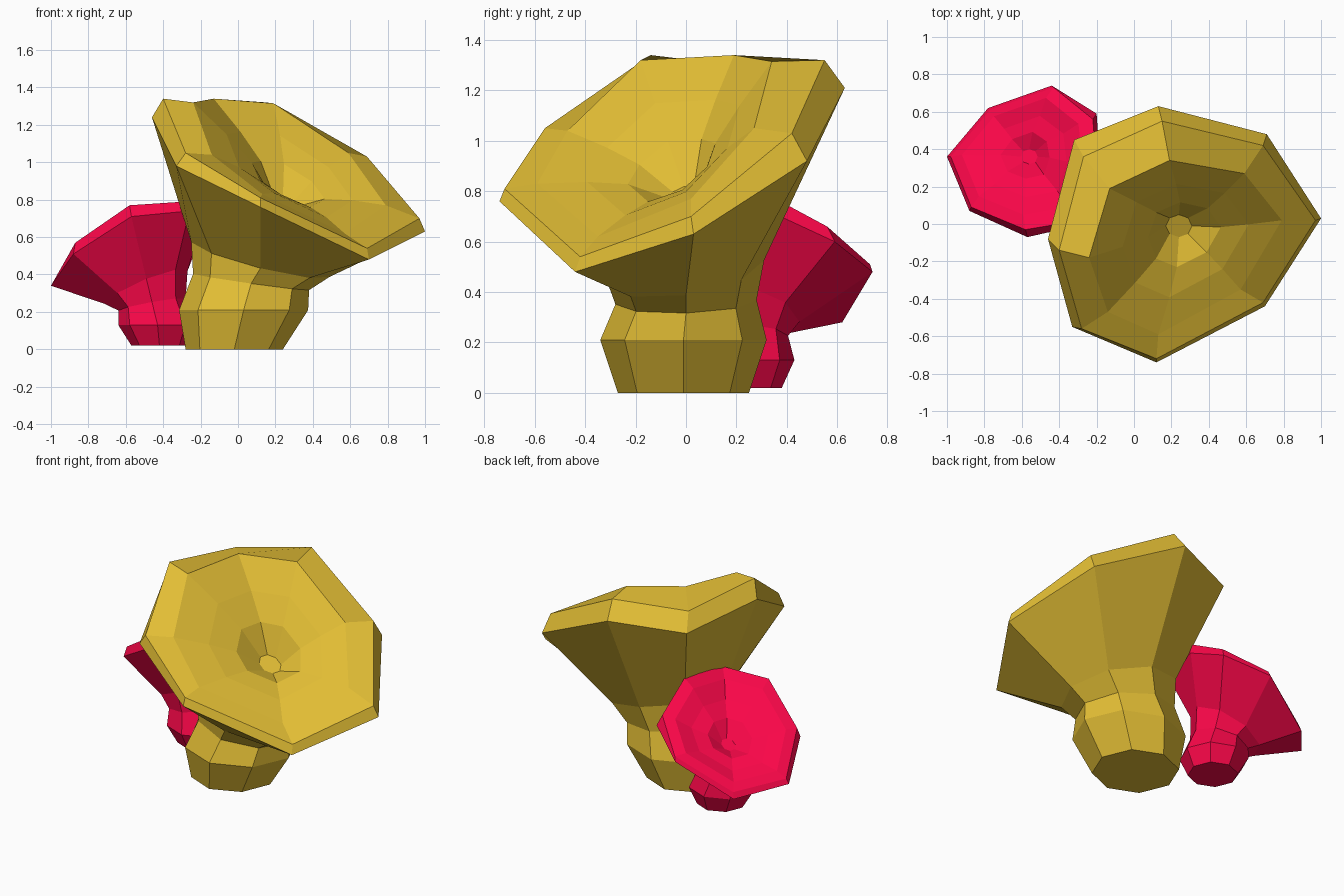
import bpy, bmesh, math
from mathutils import Vector

if "Cube" in bpy.data.objects:
    bpy.data.objects.remove(bpy.data.objects["Cube"])


def ring(cx, cy, cz, rx, ry, sx=0, sy=0):
    """Eight-sided ring, tilted by slopes sx and sy."""
    pts = []
    for k in range(8):
        a = k * math.pi / 4
        dx, dy = rx * math.cos(a), ry * math.sin(a)
        pts.append(Vector((cx + dx, cy + dy, cz + sx * dx + sy * dy)))
    return pts


def blend(a, b, t, lift=(0, 0, 0)):
    """Ring between a and b, pushed by lift to bulge the funnel."""
    return [p.lerp(q, t) + Vector(lift) for p, q in zip(a, b)]


def loft(name, rings, color):
    bm = bmesh.new()
    loops = [[bm.verts.new(p) for p in r] for r in rings]
    for a, b in zip(loops, loops[1:]):
        for i in range(8):
            j = (i + 1) % 8
            bm.faces.new((a[i], a[j], b[j], b[i]))
    bm.faces.new(loops[0][::-1])
    bm.faces.new(loops[-1])
    bmesh.ops.recalc_face_normals(bm, faces=bm.faces)
    me = bpy.data.meshes.new(name)
    bm.to_mesh(me)
    bm.free()
    ob = bpy.data.objects.new(name, me)
    bpy.context.collection.objects.link(ob)
    mat = bpy.data.materials.new(name + "_color")
    mat.diffuse_color = color
    mat.use_nodes = True
    mat.node_tree.nodes["Principled BSDF"].inputs["Base Color"].default_value = mat.diffuse_color
    me.materials.append(mat)


def vecs(pts):
    return [Vector(p) for p in pts]


# Large golden cup: stem rings, rim edge, rim top, inner lip, funnel
edge = vecs([(1, .03, .63), (.71, .48, .92), (.13, .63, 1.21), (-.32, .45, 1.18),
             (-.46, -.08, 1.24), (-.33, -.55, .98), (.12, -.74, .76), (.70, -.44, .48)])
top = vecs([(.97, .02, .70), (.69, .42, 1.03), (.15, .55, 1.32), (-.27, .36, 1.28),
            (-.40, -.14, 1.34), (-.28, -.56, 1.05), (.12, -.72, .81), (.69, -.42, .54)])
lip = vecs([(.79, .02, .77), (.59, .27, 1.05), (.19, .34, 1.315), (-.13, .19, 1.34),
            (-.24, -.18, 1.32), (-.14, -.47, 1.04), (.13, -.59, .83), (.57, -.35, .62)])
cap = ring(.24, -.01, .79, .07, .06, -.4, .3)
loft("large_cup", [
    ring(-.02, -.01, 0, .26, .26),
    ring(.03, -.01, .21, .345, .33),
    ring(.07, 0, .36, .31, .28, -.14, .03),
    ring(.12, 0, .48, .37, .31, -.25, .15),
    edge, top, lip,
    blend(lip, cap, .4, (.015, -.01, .03)),
    blend(lip, cap, .72, (.02, -.015, .04)), cap,
], (.76, .51, .035, 1))

# Small pink cup, leaning the other way
edge = vecs([(-.18, .31, .73), (-.20, .59, .60), (-.44, .74, .48), (-.78, .62, .28),
             (-1, .36, .34), (-.88, .07, .51), (-.57, -.07, .71), (-.26, 0, .74)])
top = vecs([(-.20, .30, .80), (-.22, .56, .66), (-.43, .73, .51), (-.77, .61, .32),
            (-.98, .36, .37), (-.87, .09, .57), (-.58, -.03, .77), (-.28, .02, .79)])
cap = ring(-.56, .36, .48, .045, .04, .4, -.3)
lip = blend(top, cap, .2, (-.015, .01, .02))
loft("small_cup", [
    ring(-.42, .23, .02, .15, .15),
    ring(-.43, .23, .13, .21, .20),
    ring(-.46, .24, .24, .18, .165, .18, -.08),
    ring(-.49, .26, .33, .22, .19, .4, -.25),
    edge, top, lip,
    blend(top, cap, .48, (-.01, .006, .015)),
    blend(top, cap, .75, (-.015, .01, .025)), cap,
], (.95, .002, .065, 1))
